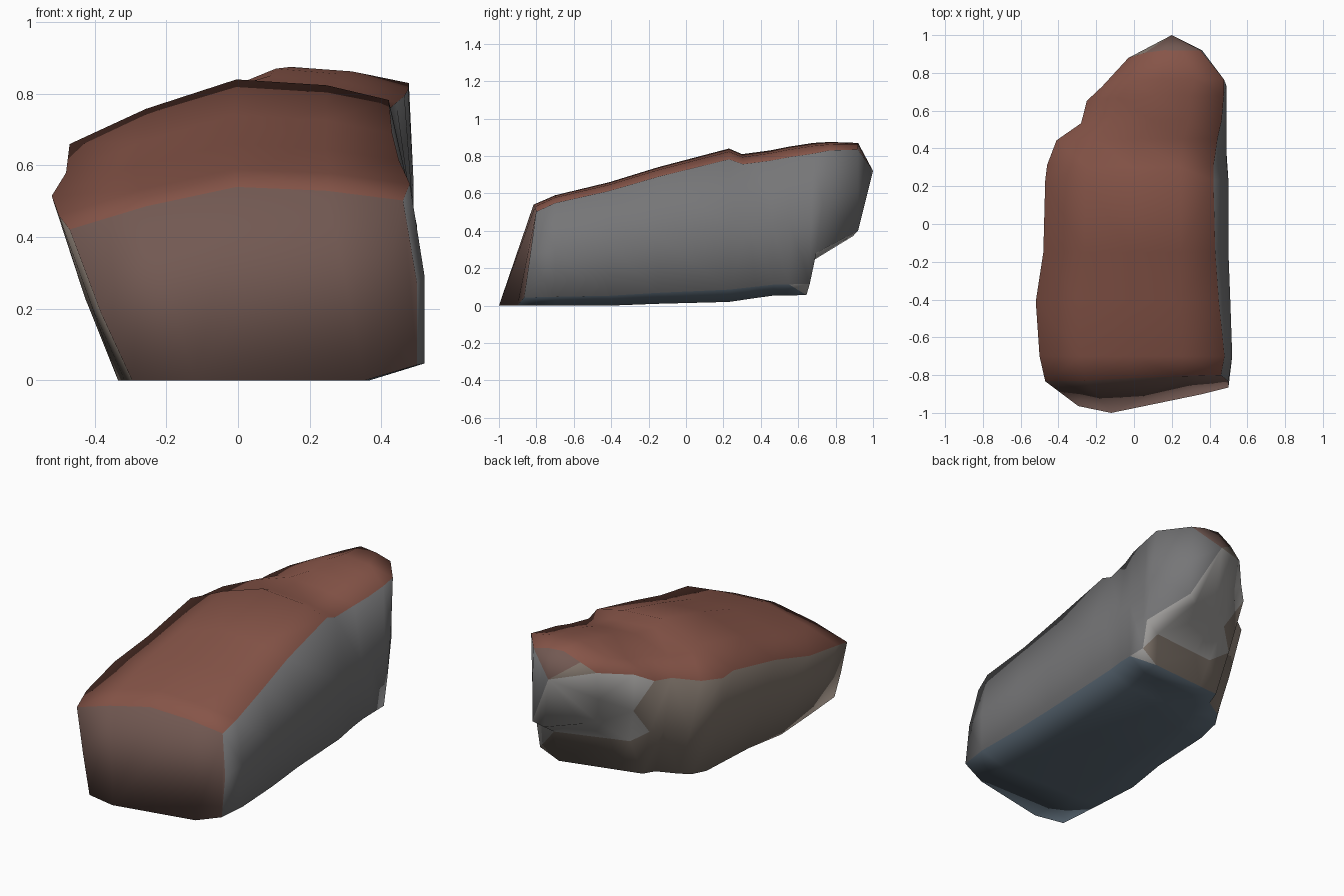
import bpy
import bmesh
from mathutils import Vector

default_cube = bpy.data.objects.get("Cube")
if default_cube:
    bpy.data.objects.remove(default_cube, do_unlink=True)


def make_material(name, colour):
    material = bpy.data.materials.new(name)
    material.use_nodes = True
    material.diffuse_color = colour
    shader = material.node_tree.nodes["Principled BSDF"]
    shader.inputs["Base Color"].default_value = colour
    shader.inputs["Roughness"].default_value = 0.9
    return material


# Stone tints, from the weathered top to the damp underside
tints = {
    "rust": (.24, .09, .065, 1),
    "brown": (.17, .1, .085, 1),
    "cool_grey": (.18, .18, .185, 1),
    "beige": (.22, .18, .15, 1),
    "pale": (.36, .35, .34, 1),
    "slate": (.11, .15, .19, 1),
}

# Cross-section of the boulder: across (0 to 1) and height (0 to 1)
section = [
    (.36, 0), (.18, 0), (.09, .35), (0, .78), (.22, .9), (.48, 1),
    (.74, .98), (.98, .93), (1, .5), (1, .08), (.85, 0),
]

# Stations, front to back:
# y at base, y at top, left x, right x, base z, top z, right shoulder inset
stations = [
    (-1, -.82, -.47, .5, 0, .54, .02),
    (-.7, -.7, -.5, .52, 0, .59, .02),
    (-.41, -.41, -.52, .51, 0, .66, .04),
    (-.15, -.15, -.48, .5, .01, .74, .05),
    (.23, .23, -.47, .5, .02, .84, .06),
    (.38, .3, -.46, .49, .04, .81, .05),
    (.47, .45, -.41, .49, .05, .83, .03),
    (.55, .55, -.28, .49, .05, .85, .01),
    (.66, .68, -.25, .49, .05, .87, 0),
    (.69, .77, -.17, .49, .23, .875, 0),
    (.92, .92, -.03, .36, .36, .87, 0),
]


def add_ring(bm, station, bow):
    """Fit the section to one station, bowing it forward in plan."""
    base_y, top_y, left, right, base_z, top_z, inset = station
    rear = max(0, base_y - .3)
    ring = []
    for across, height in section:
        low = 1 - height
        point = Vector((
            left + (right - left) * across,
            base_y + (top_y - base_y) * height,
            base_z + (top_z - base_z) * height,
        ))
        # Wedge-shaped nose, and a rear left foot cut away underneath
        point.y += bow * abs(across - .36) * (1 - .8 * height)
        undercut = rear * (1 - across) * low
        point.y -= .3 * undercut
        point.z += .12 * undercut
        # Right shoulder leans in over the flank
        if across > .9 and height > .9:
            point.x -= inset
        ring.append(bm.verts.new(point))
    return ring


def choose_tint(face):
    """Pick a tint from the direction a face looks in."""
    normal = face.normal
    if normal.z > .6:
        return "rust"
    if normal.z > .25 or normal.y < -.6:
        return "brown"
    if normal.z < -.2 and face.calc_center_median().y > .6:
        return "pale"
    if normal.z < -.7:
        return "slate"
    return "cool_grey" if normal.x > .3 else "beige"


def build_boulder():
    bm = bmesh.new()
    rings = []
    for index, station in enumerate(stations):
        bow = .2 if index == 0 else 0
        rings.append(add_ring(bm, station, bow))

    # Skin between neighbouring rings
    count = len(section)
    for near, far in zip(rings, rings[1:]):
        for i in range(count):
            j = (i + 1) % count
            bm.faces.new((near[i], near[j], far[j], far[i]))

    # Front face and pointed back end
    bm.faces.new(rings[0])
    tip = bm.verts.new((.2, 1, .72))
    last = rings[-1]
    for i in range(count):
        bm.faces.new((last[i], last[(i + 1) % count], tip))

    bmesh.ops.triangulate(bm, faces=bm.faces[:], quad_method='SHORT_EDGE')
    bmesh.ops.recalc_face_normals(bm, faces=bm.faces[:])

    # Smooth shading and stone tints
    bm.normal_update()
    names = list(tints)
    for face in bm.faces:
        face.smooth = True
        face.material_index = names.index(choose_tint(face))

    mesh = bpy.data.meshes.new("boulder")
    bm.to_mesh(mesh)
    bm.free()
    for name, colour in tints.items():
        mesh.materials.append(make_material(name + "_stone", colour))
    boulder = bpy.data.objects.new("boulder", mesh)
    bpy.context.collection.objects.link(boulder)


build_boulder()
